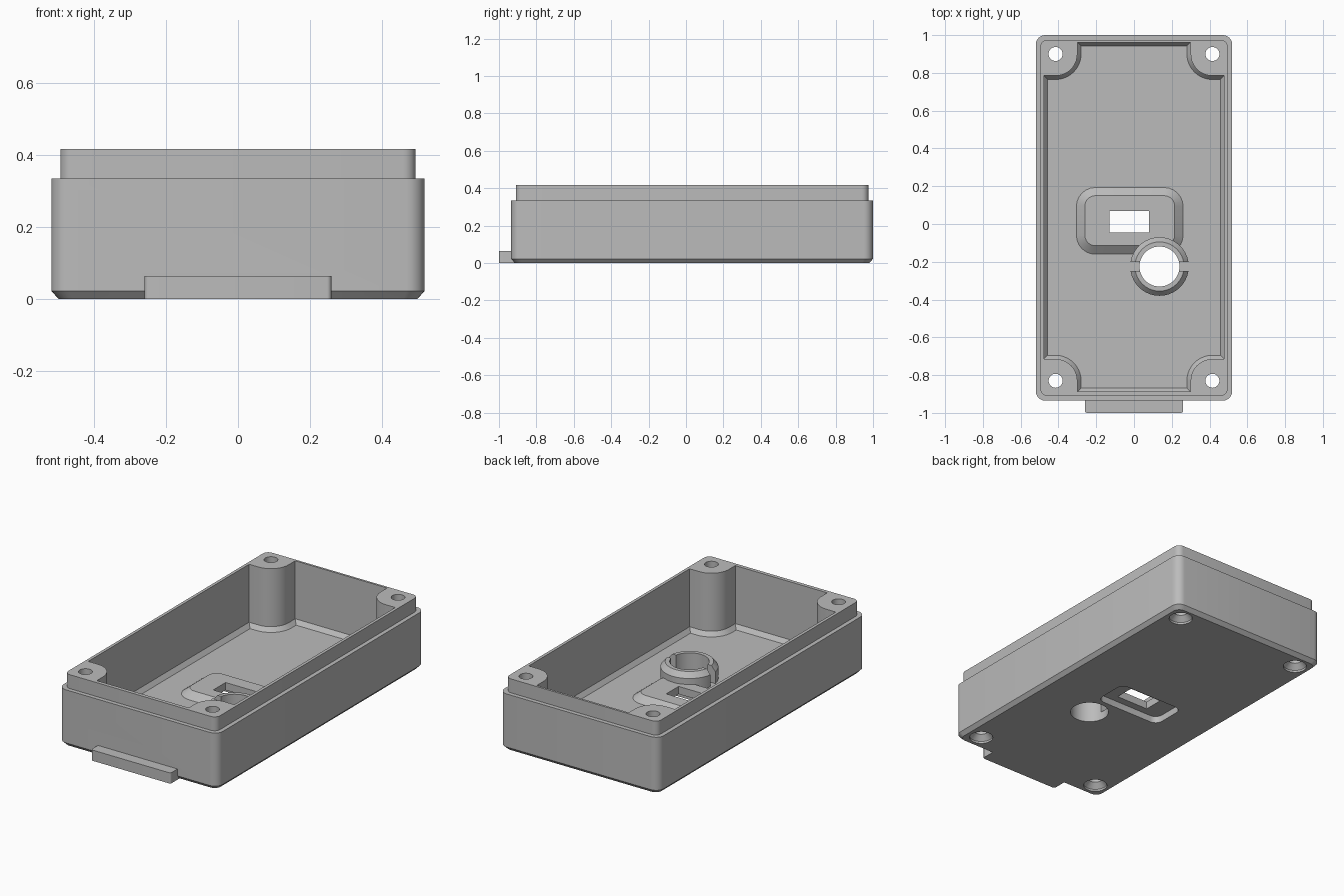
import bpy, bmesh
from math import cos, sin, pi

if "Cube" in bpy.data.objects:
    bpy.data.objects.remove(bpy.data.objects["Cube"], do_unlink=True)

# Single plastic colour
grey = bpy.data.materials.new("grey_plastic")
grey.use_nodes = True
grey.diffuse_color = (0.5, 0.5, 0.5, 1)
grey.node_tree.nodes["Principled BSDF"].inputs["Base Color"].default_value = (0.5, 0.5, 0.5, 1)


def arc(cx, cy, r, a0, a1, n):
    return [(cx + r * cos(a0 + (a1 - a0) * i / n), cy + r * sin(a0 + (a1 - a0) * i / n))
            for i in range(n + 1)]


def rounded(x0, x1, y0, y1, r, n=6):
    corners = [(x1 - r, y1 - r), (x0 + r, y1 - r), (x0 + r, y0 + r), (x1 - r, y0 + r)]
    return [p for k, (x, y) in enumerate(corners)
            for p in arc(x, y, r, k * pi / 2, (k + 1) * pi / 2, n)]


def circle(x, y, r, n=40):
    return arc(x, y, r, 0, 2 * pi, n)[:-1]


def rect(x0, x1, y0, y1):
    return [(x0, y0), (x1, y0), (x1, y1), (x0, y1)]


def loft(name, levels):
    """Closed solid through (outline, height) levels with matching point counts."""
    bm = bmesh.new()
    rings = [[bm.verts.new((x, y, z)) for x, y in pts] for pts, z in levels]
    n = len(rings[0])
    for lower, upper in zip(rings, rings[1:]):
        for i in range(n):
            j = (i + 1) % n
            bm.faces.new((lower[i], lower[j], upper[j], upper[i]))
    bm.faces.new(rings[0][::-1])
    bm.faces.new(rings[-1])
    bmesh.ops.recalc_face_normals(bm, faces=bm.faces[:])
    mesh = bpy.data.meshes.new(name)
    bm.to_mesh(mesh)
    bm.free()
    mesh.materials.append(grey)
    obj = bpy.data.objects.new(name, mesh)
    bpy.context.collection.objects.link(obj)
    return obj


def activate(obj):
    bpy.ops.object.select_all(action='DESELECT')
    obj.select_set(True)
    bpy.context.view_layer.objects.active = obj


def combine(target, tool, operation='DIFFERENCE'):
    mod = target.modifiers.new(tool.name, 'BOOLEAN')
    mod.operation, mod.object, mod.solver = operation, tool, 'EXACT'
    activate(target)
    bpy.ops.object.modifier_apply(modifier=mod.name)
    bpy.data.objects.remove(tool, do_unlink=True)


POST_X, POST_BACK, POST_FRONT, POST_R = 0.415, 0.9, -0.83, 0.115
FLOOR = 0.05


def cavity_outline(o):
    """Inner wall outline around the four corner posts, pulled in by o."""
    hx, back, front, r = 0.477 - o, 0.962 - o, -0.888 + o, POST_R + o
    q = pi / 2
    pts = [(hx, POST_BACK - r)] + arc(POST_X, POST_BACK, r, 3 * q, 2 * q, 10) + [(POST_X - r, back)]
    pts += [(r - POST_X, back)] + arc(-POST_X, POST_BACK, r, 4 * q, 3 * q, 10) + [(-hx, POST_BACK - r)]
    pts += [(-hx, POST_FRONT + r)] + arc(-POST_X, POST_FRONT, r, q, 0, 10) + [(r - POST_X, front)]
    pts += [(POST_X - r, front)] + arc(POST_X, POST_FRONT, r, 2 * q, q, 10) + [(hx, POST_FRONT + r)]
    return pts


# Outer case with chamfered base and stepped lip
outer = rounded(-0.52, 0.52, -0.935, 1.0, 0.05)
lip = rounded(-0.495, 0.495, -0.91, 0.975, 0.035)
case = loft("case_body", [(rounded(-0.5, 0.5, -0.915, 0.98, 0.04), 0), (outer, 0.022),
                          (outer, 0.335), (lip, 0.335), (lip, 0.417)])
combine(case, loft("cavity", [(cavity_outline(0.02), FLOOR), (cavity_outline(0), FLOOR + 0.025),
                              (cavity_outline(0), 0.6)]))

# Raised switch boss on the floor
boss_base = rounded(-0.305, 0.26, -0.16, 0.193, 0.1)
boss_top = rounded(-0.26, 0.215, -0.115, 0.15, 0.055)
boss = loft("switch_boss", [(boss_base, 0.03), (boss_base, FLOOR), (boss_top, 0.085)])
combine(case, boss, 'UNION')

# Split collar around the round opening
CX, CY = 0.135, -0.225
collar = loft("split_collar", [(circle(CX, CY, 0.155), 0.03), (circle(CX, CY, 0.155), 0.12),
                               (circle(CX, CY, 0.13), 0.15)])
combine(collar, loft("slit", [(rect(CX - 0.2, CX + 0.2, CY - 0.023, CY + 0.023), FLOOR),
                              (rect(CX - 0.2, CX + 0.2, CY - 0.023, CY + 0.023), 0.3)]))
combine(case, collar, 'UNION')

# Front tab
tab = rounded(-0.26, 0.26, -1.0, -0.88, 0.012)
combine(case, loft("front_tab", [(tab, 0), (tab, 0.063)]), 'UNION')

# Round opening, switch pocket and switch slot
combine(case, loft("bore", [(circle(CX, CY, 0.106), -0.1), (circle(CX, CY, 0.106), 0.3)]))
pocket = rounded(-0.24, 0.19, -0.09, 0.125, 0.045)
combine(case, loft("pocket", [(pocket, -0.1), (pocket, 0.04)]))
slot = rect(-0.13, 0.08, -0.045, 0.07)
combine(case, loft("slot", [(slot, -0.1), (slot, 0.2)]))

# Countersunk screw holes through the posts
for x in (-POST_X, POST_X):
    for y in (POST_FRONT, POST_BACK):
        wide, narrow = circle(x, y, 0.065), circle(x, y, 0.037)
        combine(case, loft("screw_hole", [(wide, -0.1), (wide, 0.012), (narrow, 0.042), (narrow, 0.6)]))

activate(case)
bpy.ops.object.shade_smooth_by_angle(angle=pi / 7)
